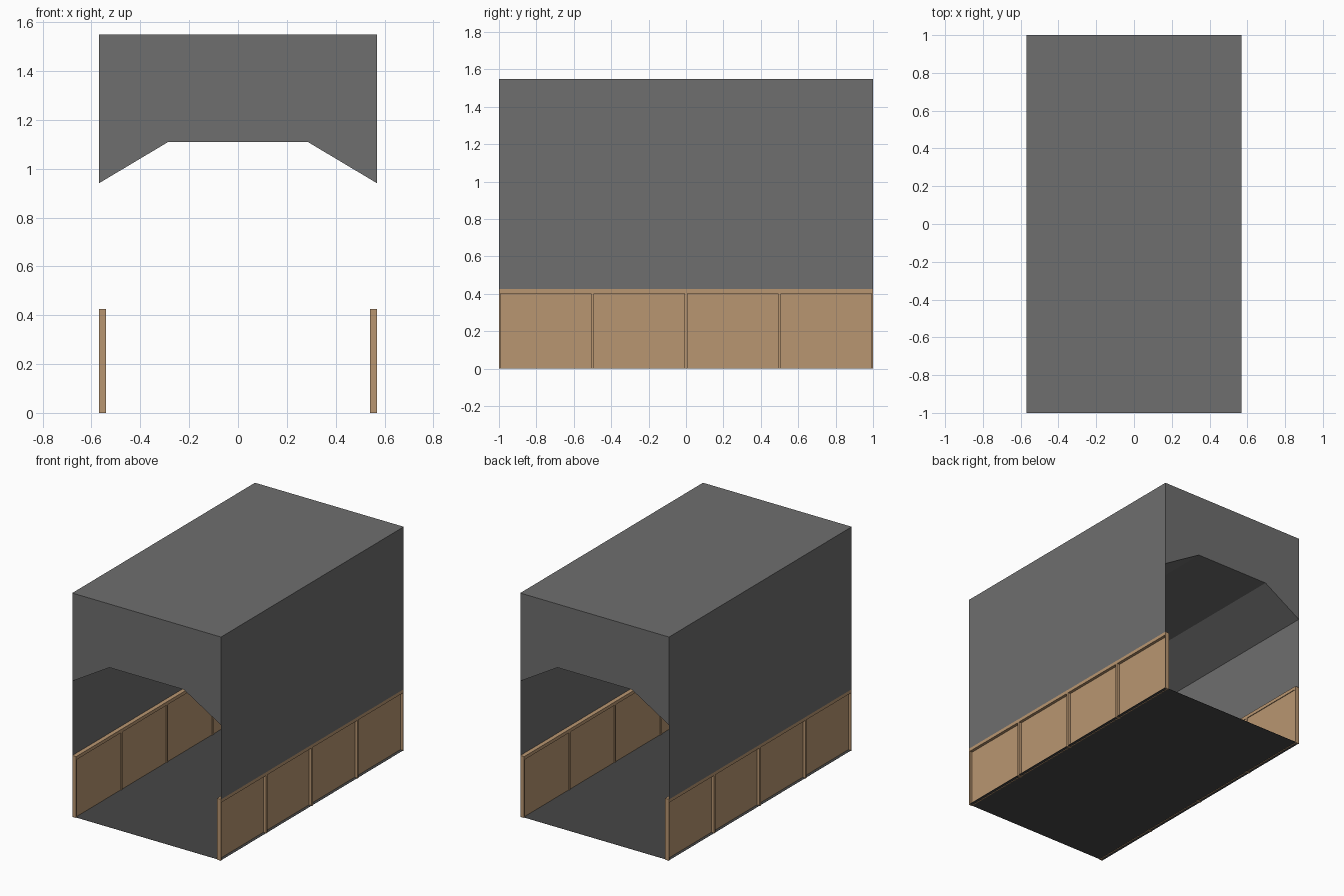
import bpy, bmesh

cube = bpy.data.objects.get("Cube")
if cube:
    bpy.data.objects.remove(cube, do_unlink=True)


def material(name, rgb):
    m = bpy.data.materials.new(name)
    m.use_nodes = True
    col = (*rgb, 1)
    m.diffuse_color = col
    m.node_tree.nodes["Principled BSDF"].inputs["Base Color"].default_value = col
    return m


GREY = material("grey_plaster", (0.156, 0.156, 0.156))
DARK = material("dark_floor", (0.063, 0.063, 0.063))
WOOD = material("light_wood", (0.485, 0.305, 0.165))

HALF_W, HALF_L = 0.57, 1.0
TOP, RAIL_TOP, RAIL_BOTTOM = 1.55, 0.425, 0.402
EAVE, CEILING = 0.94, 1.11
FLOOR_Z = 0.003


def finish(name, bm, mat):
    me = bpy.data.meshes.new(name)
    bm.to_mesh(me)
    bm.free()
    me.materials.append(mat)
    ob = bpy.data.objects.new(name, me)
    bpy.context.collection.objects.link(ob)
    return ob


def box(name, x, y, z, mat):
    """Box from (min, max) ranges."""
    bm = bmesh.new()
    bmesh.ops.create_cube(bm, size=1)
    for v in bm.verts:
        for i, (lo, hi) in enumerate((x, y, z)):
            v.co[i] = lo if v.co[i] < 0 else hi
    return finish(name, bm, mat)


# Upper block with a chamfered vault underneath
profile = [(-HALF_W, TOP), (-HALF_W, EAVE), (-HALF_W / 2, CEILING),
           (HALF_W / 2, CEILING), (HALF_W, EAVE), (HALF_W, TOP)]
bm = bmesh.new()
gable = bm.faces.new([bm.verts.new((x, -HALF_L, z)) for x, z in profile])
ext = bmesh.ops.extrude_face_region(bm, geom=[gable], use_keep_orig=True)
new_verts = [g for g in ext["geom"] if isinstance(g, bmesh.types.BMVert)]
bmesh.ops.translate(bm, verts=new_verts, vec=(0, 2 * HALF_L, 0))
bmesh.ops.recalc_face_normals(bm, faces=bm.faces)
finish("vaulted_upper_block", bm, GREY)

# Floor sheet
box("floor", (-HALF_W, HALF_W), (-HALF_L, HALF_L),
    (FLOOR_Z, FLOOR_Z + 0.001), DARK)

# Side walls with wooden wainscot
for side, s in (("left", 1), ("right", -1)):
    def span(a, b):
        return tuple(sorted((s * a, s * b)))

    full = span(0.54, HALF_W)
    box(side + "_wall", span(HALF_W - 0.001, HALF_W), (-HALF_L, HALF_L),
        (RAIL_TOP, EAVE), GREY)
    box(side + "_top_rail", full, (-HALF_L, HALF_L),
        (RAIL_BOTTOM, RAIL_TOP), WOOD)
    box(side + "_panel", span(0.545, 0.55), (-HALF_L, HALF_L),
        (0, RAIL_BOTTOM), WOOD)
    for i in range(5):
        y = -HALF_L + i * HALF_L / 2
        ys = (max(y - 0.0075, -HALF_L), min(y + 0.0075, HALF_L))
        box(f"{side}_post_{i + 1}", full, ys, (0, RAIL_BOTTOM), WOOD)
